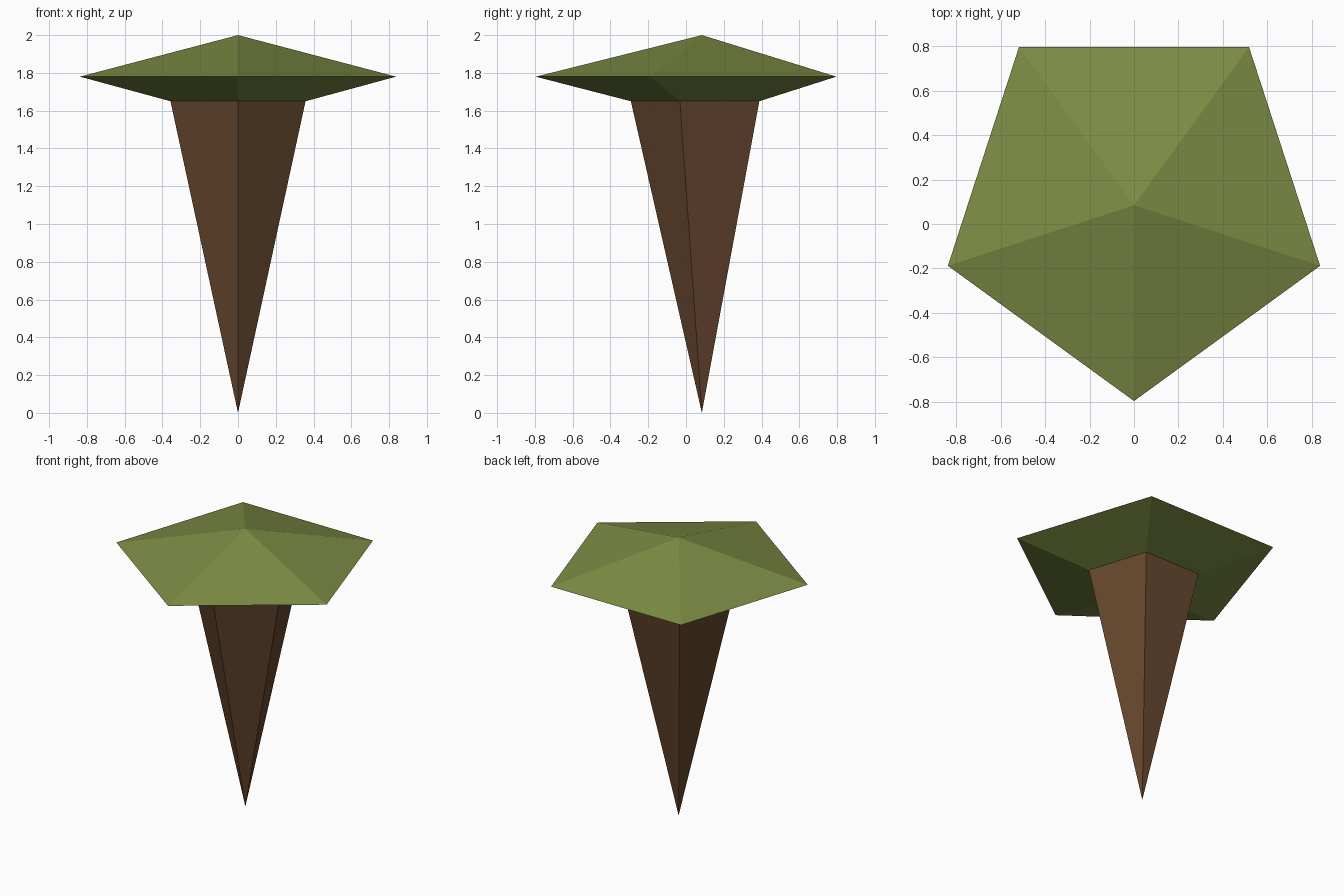
import bpy
import bmesh
from math import cos, sin, tau, pi

cube = bpy.data.objects.get("Cube")
if cube:
    bpy.data.objects.remove(cube, do_unlink=True)

SIDES = 5
CENTRE_Y = 0.084   # the pentagon's axis, offset so its bounds are centred


def make_material(name, colour):
    mat = bpy.data.materials.new(name)
    mat.use_nodes = True
    mat.diffuse_color = colour
    mat.node_tree.nodes["Principled BSDF"].inputs["Base Color"].default_value = colour
    return mat


def lathe(name, profile, mat):
    """Five-sided solid from (radius, height) pairs; radius 0 makes a point."""
    bm = bmesh.new()
    rings = []
    for radius, z in profile:
        if radius == 0:
            rings.append([bm.verts.new((0, 0, z))] * SIDES)
        else:
            angles = [-pi / 2 + tau * i / SIDES for i in range(SIDES)]
            rings.append([bm.verts.new((radius * cos(a), radius * sin(a), z))
                          for a in angles])
    for low, high in zip(rings, rings[1:]):
        for i in range(SIDES):
            j = (i + 1) % SIDES
            corners = dict.fromkeys((low[i], low[j], high[j], high[i]))
            bm.faces.new(list(corners))
    mesh = bpy.data.meshes.new(name)
    bm.to_mesh(mesh)
    bm.free()
    mesh.materials.append(mat)
    obj = bpy.data.objects.new(name, mesh)
    obj.location.y = CENTRE_Y
    bpy.context.collection.objects.link(obj)
    return obj


green = make_material("moss_green", (0.202, 0.262, 0.058, 1))
brown = make_material("earth_brown", (0.136, 0.063, 0.027, 1))

# Tapering spike, point down
lathe("spike", [(0, 0), (0.376, 1.65)], brown)

# Wide faceted cap: sloped underside, sharp rim, shallow peak
lathe("cap", [(0.376, 1.65), (0.88, 1.78), (0, 2.0)], green)
